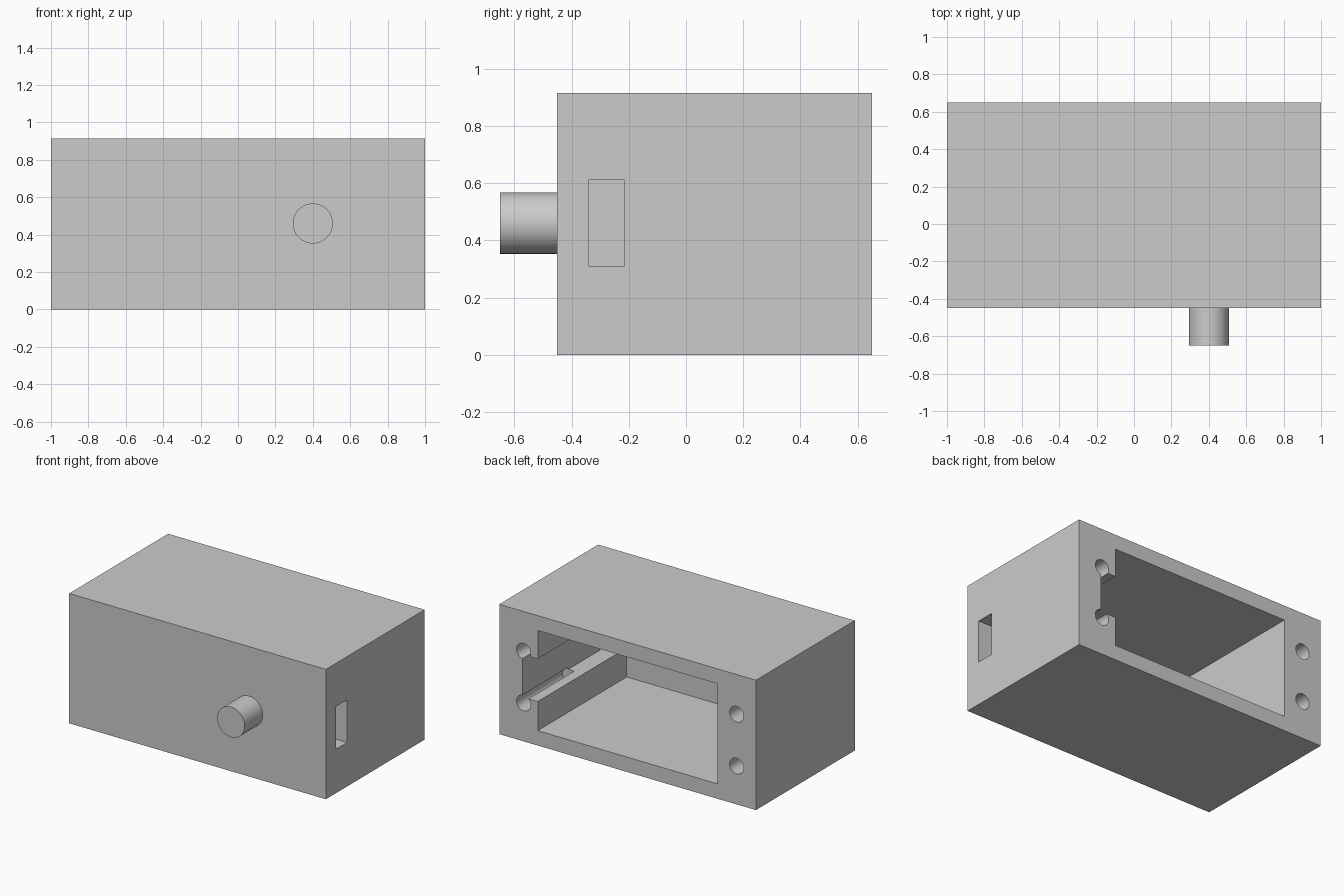
import bpy
import math

cube = bpy.data.objects.get("Cube")
if cube:
    bpy.data.objects.remove(cube, do_unlink=True)

grey = bpy.data.materials.new("plain grey")
grey.use_nodes = True
grey.diffuse_color = (0.6, 0.6, 0.6, 1)
grey.node_tree.nodes["Principled BSDF"].inputs["Base Color"].default_value = (0.6, 0.6, 0.6, 1)


def box(name, low, high):
    """Box between two opposite corners."""
    bpy.ops.mesh.primitive_cube_add(size=1)
    ob = bpy.context.object
    ob.name = name
    ob.location = [(a + b) / 2 for a, b in zip(low, high)]
    ob.scale = [b - a for a, b in zip(low, high)]
    bpy.ops.object.transform_apply(location=True, rotation=False, scale=True)
    ob.data.materials.append(grey)
    return ob


def rod(name, x, z, radius, y0, y1):
    """Cylinder running along y."""
    bpy.ops.mesh.primitive_cylinder_add(
        vertices=48, radius=radius, depth=y1 - y0,
        location=(x, (y0 + y1) / 2, z), rotation=(math.pi / 2, 0, 0))
    ob = bpy.context.object
    ob.name = name
    bpy.ops.object.transform_apply(location=True, rotation=True, scale=True)
    ob.data.materials.append(grey)
    return ob


def smooth(ob):
    bpy.ops.object.select_all(action='DESELECT')
    ob.select_set(True)
    bpy.context.view_layer.objects.active = ob
    bpy.ops.object.shade_smooth_by_angle(angle=math.radians(30))


FRONT, BACK, INNER = -0.45, 0.65, -0.34
PAST = BACK + 0.1

# Solid block that becomes the casing
casing = box("casing", (-1, FRONT, 0), (1, BACK, 0.915))

# Main cavity, side channel and the port through the left wall
cutters = [
    box("cavity_cutter", (-0.7, INNER, 0.105), (0.7, PAST, 0.81)),
    box("channel_cutter", (0.5, INNER, 0.31), (0.82, PAST, 0.61)),
    box("port_cutter", (0.6, INNER, 0.31), (1.1, -0.215, 0.61)),
]
# Four screw holes in the back rim
for x in (0.81, -0.85):
    for z in (0.27, 0.635):
        cutters.append(rod("screw_hole_cutter", x, z, 0.055, 0.14, PAST))

for cutter in cutters:
    cutter.hide_render = True
    mod = casing.modifiers.new(cutter.name, 'BOOLEAN')
    mod.operation = 'DIFFERENCE'
    mod.solver = 'EXACT'
    mod.object = cutter
    bpy.context.view_layer.objects.active = casing
    bpy.ops.object.modifier_apply(modifier=mod.name)
    bpy.data.objects.remove(cutter, do_unlink=True)
smooth(casing)

# Round knob on the front
smooth(rod("front_knob", 0.4, 0.46, 0.107, -0.65, FRONT + 0.02))
